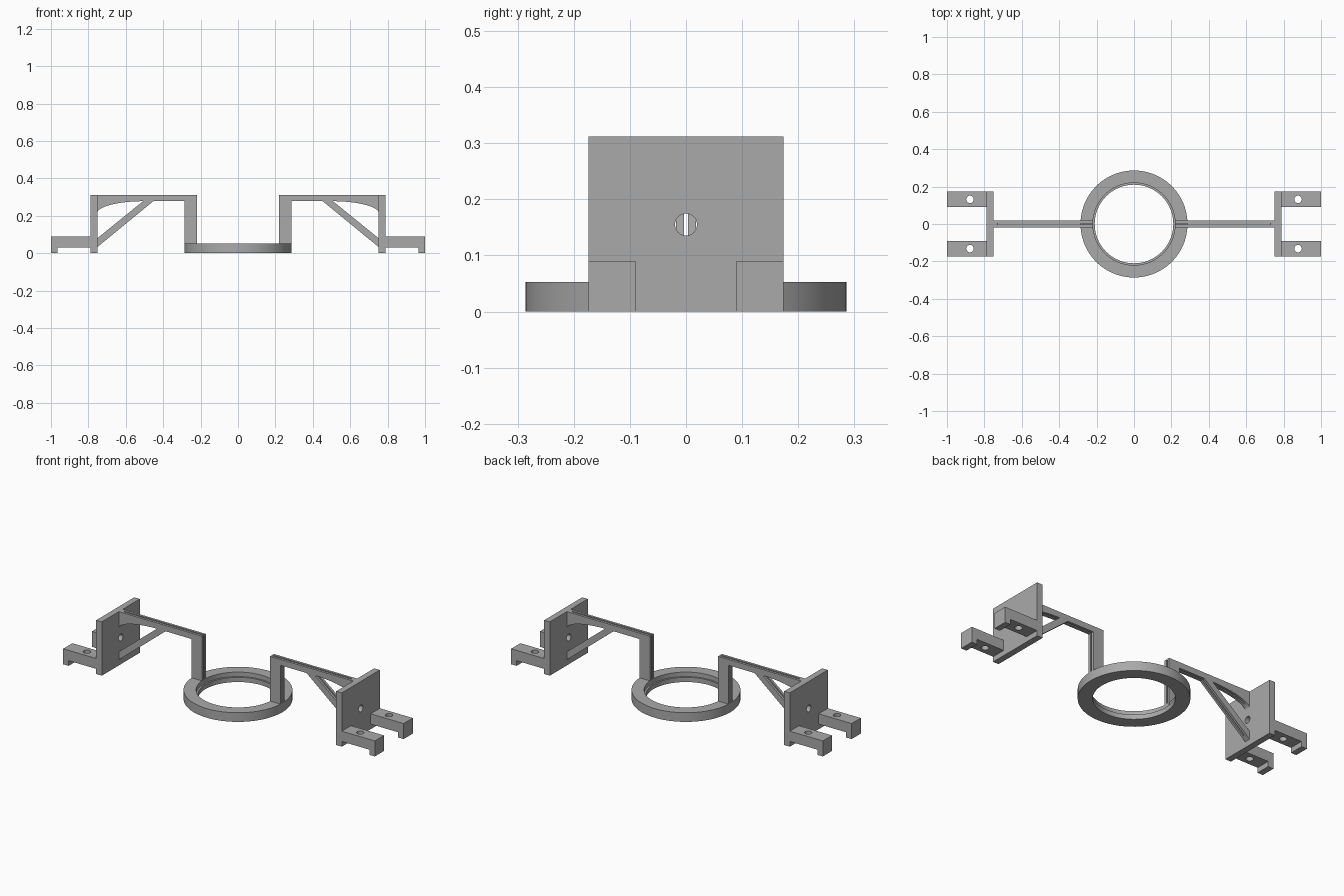
import bpy
import bmesh
from math import pi, cos, sin
from mathutils import Matrix

if "Cube" in bpy.data.objects:
    bpy.data.objects.remove(bpy.data.objects["Cube"])

# Single plastic colour
grey = bpy.data.materials.new("plain_grey")
grey.use_nodes = True
COLOUR = (0.4, 0.4, 0.4, 1)
grey.diffuse_color = COLOUR
grey.node_tree.nodes["Principled BSDF"].inputs["Base Color"].default_value = COLOUR


def finish(name, bm):
    bmesh.ops.recalc_face_normals(bm, faces=bm.faces)
    mesh = bpy.data.meshes.new(name)
    bm.to_mesh(mesh)
    bm.free()
    mesh.materials.append(grey)
    obj = bpy.data.objects.new(name, mesh)
    bpy.context.collection.objects.link(obj)
    return obj


def activate(obj):
    bpy.ops.object.select_all(action='DESELECT')
    obj.select_set(True)
    bpy.context.view_layer.objects.active = obj


def slab(name, outline, y0, y1):
    """Extrude an x/z outline from y0 to y1."""
    bm = bmesh.new()
    face = bm.faces.new([bm.verts.new((x, y0, z)) for x, z in outline])
    ext = bmesh.ops.extrude_face_region(bm, geom=[face])["geom"]
    bmesh.ops.translate(bm, vec=(0, y1 - y0, 0),
                        verts=[v for v in ext if isinstance(v, bmesh.types.BMVert)])
    return finish(name, bm)


def box(name, x0, x1, y0, y1, z0, z1):
    return slab(name, [(x0, z0), (x1, z0), (x1, z1), (x0, z1)], y0, y1)


def cylinder(name, radius, length, matrix):
    bm = bmesh.new()
    bmesh.ops.create_cone(bm, cap_ends=True, segments=32, radius1=radius,
                          radius2=radius, depth=length, matrix=matrix)
    return finish(name, bm)


def cut(obj, cutter):
    cutter.hide_render = True
    mod = obj.modifiers.new("cut", 'BOOLEAN')
    mod.operation = 'DIFFERENCE'
    mod.solver = 'EXACT'
    mod.object = cutter
    activate(obj)
    bpy.ops.object.modifier_apply(modifier=mod.name)
    bpy.data.objects.remove(cutter)


def smooth(obj):
    activate(obj)
    bpy.ops.object.shade_smooth_by_angle(angle=0.5)


# Central ring with a stepped seat inside
TOP = 0.053
bm = bmesh.new()
profile = [(0.21, 0), (0.286, 0), (0.286, TOP), (0.22, TOP), (0.22, 0.027), (0.21, 0.027)]
face = bm.faces.new([bm.verts.new((x, 0, z)) for x, z in profile])
edges = list(face.edges)
bm.faces.remove(face)
bmesh.ops.spin(bm, geom=edges, cent=(0, 0, 0), axis=(0, 0, 1), angle=2 * pi,
               steps=96, use_merge=True)
bmesh.ops.remove_doubles(bm, verts=bm.verts, dist=0.0001)
smooth(finish("ring", bm))

# Arm outline: post, beam and curved bracket under the beam
HEIGHT, UNDER, HALF = 0.312, 0.278, 0.018
curve = [(0.5 + 0.253 * cos(a), 0.214 + 0.064 * sin(a))
         for a in [i * pi / 32 for i in range(17)]]
arm_outline = [(0.218, 0.027), (0.285, 0.027), (0.285, UNDER)]
arm_outline += curve[::-1] + [(0.753, HEIGHT), (0.218, HEIGHT)]
strut_outline = [(0.753, 0.032), (0.753, 0.079), (0.505, 0.28), (0.45, 0.28)]

parts = []
for name, outline in (("arm", arm_outline), ("strut", strut_outline)):
    part = slab(name, outline, -HALF, HALF)
    # Narrow slot along the middle
    cut(part, box("slot_cutter", 0.2, 0.73, -0.004, 0.004, TOP, 0.4))
    parts.append(part)

# End plate with a round hole
plate = box("end_plate", 0.752, 0.788, -0.174, 0.174, 0, HEIGHT)
cut(plate, cylinder("hole_cutter", 0.0195, 0.2,
                    Matrix.Translation((0.77, 0, 0.155)) @ Matrix.Rotation(pi / 2, 4, 'Y')))
parts.append(plate)

# Mounting feet with turned-down ends and screw holes
for side, y0 in (("front", -0.174), ("back", 0.09)):
    foot = slab(side + "_foot", [(0.787, 0.03), (0.965, 0.03), (0.965, 0), (1, 0),
                                 (1, 0.09), (0.787, 0.09)], y0, y0 + 0.084)
    cut(foot, cylinder("screw_cutter", 0.02, 0.4,
                       Matrix.Translation((0.877, y0 + 0.042, 0.06))))
    parts.append(foot)

# Mirror every arm part to the other side
for part in parts:
    smooth(part)
    name = part.name
    part.name = "left_" + name
    bm = bmesh.new()
    bm.from_mesh(part.data)
    bmesh.ops.scale(bm, vec=(-1, 1, 1), verts=bm.verts)
    smooth(finish("right_" + name, bm))
